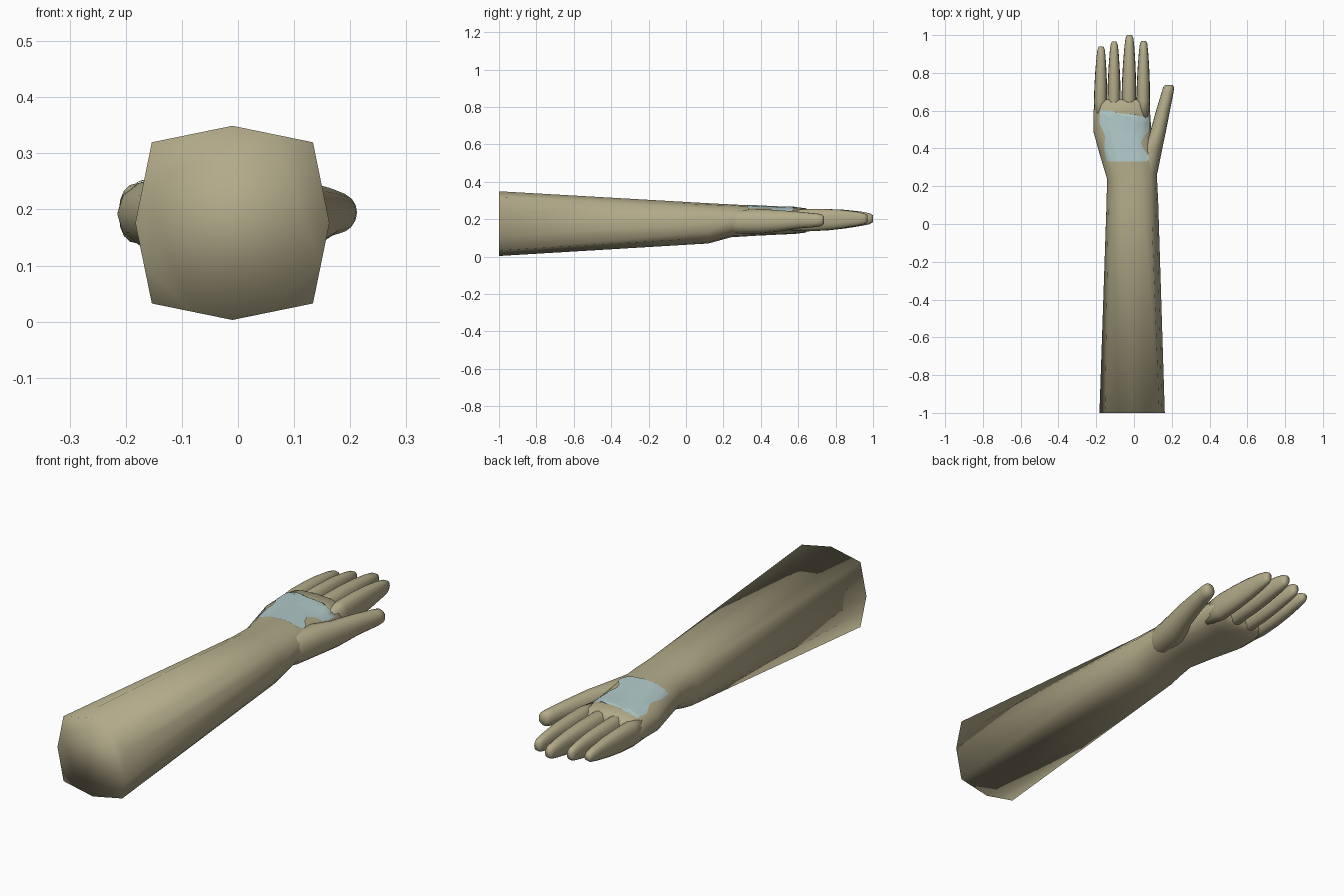
import bpy, bmesh, math
from mathutils import Vector
from mathutils.bvhtree import BVHTree

if "Cube" in bpy.data.objects:
    bpy.data.objects.remove(bpy.data.objects["Cube"])

N = 16  # points round each section


def material(name, colour):
    m = bpy.data.materials.new(name)
    m.diffuse_color = (*colour, 1)
    m.use_nodes = True
    m.node_tree.nodes["Principled BSDF"].inputs["Base Color"].default_value = m.diffuse_color
    return m


skin = material("khaki skin", (0.445, 0.402, 0.25))
blue = material("pale blue", (0.445, 0.597, 0.59))


def finish(bm, name, mat):
    bmesh.ops.recalc_face_normals(bm, faces=bm.faces)
    me = bpy.data.meshes.new(name)
    bm.to_mesh(me)
    bm.free()
    me.materials.append(mat)
    me.shade_smooth()
    ob = bpy.data.objects.new(name, me)
    bpy.context.collection.objects.link(ob)
    return ob


def rounded(x0, x1, z0, z1, power):
    """Superellipse section between the given limits."""
    pts = []
    for i in range(N):
        a = 2 * math.pi * i / N
        c, s = math.cos(a), math.sin(a)
        c = math.copysign(abs(c) ** power, c)
        s = math.copysign(abs(s) ** power, s)
        pts.append(((x0 + x1) / 2 + c * (x1 - x0) / 2, (z0 + z1) / 2 + s * (z1 - z0) / 2))
    return pts


def octagon(x0, x1, z0, z1, k=0.83):
    """Bulging square section: eight corners with midpoints between."""
    base = [(1, 0), (k, k), (0, 1), (-k, k), (-1, 0), (-k, -k), (0, -1), (k, -k)]
    pts = []
    for i, p in enumerate(base):
        q = base[(i + 1) % 8]
        for u, v in (p, ((p[0] + q[0]) / 2, (p[1] + q[1]) / 2)):
            pts.append(((x0 + x1) / 2 + u * (x1 - x0) / 2, (z0 + z1) / 2 + v * (z1 - z0) / 2))
    return pts


def loft(name, sections):
    """Skin a list of (y, section points) and close both ends."""
    bm = bmesh.new()
    rings = [[bm.verts.new((x, y, z)) for x, z in pts] for y, pts in sections]
    for a, b in zip(rings, rings[1:]):
        for i in range(N):
            j = (i + 1) % N
            bm.faces.new((a[i], a[j], b[j], b[i]))
    bm.faces.new(rings[0])
    bm.faces.new(rings[-1])
    return finish(bm, name, skin)


# Forearm, wrist and palm: y, x0, x1, z0, z1, roundness
body = [
    (0.12, -0.145, 0.128, 0.070, 0.285, 0.9),
    (0.24, -0.143, 0.122, 0.103, 0.279, 0.9),
    (0.37, -0.182, 0.118, 0.111, 0.272, 0.9),
    (0.49, -0.215, 0.092, 0.117, 0.266, 0.85),
    (0.58, -0.215, 0.086, 0.121, 0.264, 0.8),
    (0.64, -0.211, 0.084, 0.128, 0.259, 0.8),
    (0.66, -0.195, 0.070, 0.145, 0.240, 0.8),
]
arm = loft("forearm_and_palm",
           [(-1, octagon(-0.183, 0.163, 0.003, 0.349))]
           + [(y, rounded(*r)) for y, *r in body])

# Fingers: name, root x, tip x, tip y, half width
fingers = [
    ("little_finger", -0.178, -0.174, 0.940, 0.036),
    ("ring_finger", -0.106, -0.105, 0.965, 0.036),
    ("middle_finger", -0.028, -0.024, 1.000, 0.040),
    ("index_finger", 0.048, 0.051, 0.970, 0.037),
]
# Fraction along finger, width scale, bottom z, top z
profile = [(0, 0.8, 0.140, 0.245), (0.22, 0.98, 0.135, 0.255), (0.45, 0.93, 0.140, 0.254),
           (0.66, 0.82, 0.150, 0.250), (0.86, 0.66, 0.164, 0.240),
           (0.96, 0.53, 0.173, 0.231), (1, 0.34, 0.184, 0.221)]
for name, xr, xt, tip, half in fingers:
    secs = []
    for t, w, z0, z1 in profile:
        c, h = xr + (xt - xr) * t, half * w
        if name == "little_finger":
            z0, z1 = z0 + 0.004, z1 - 0.008
        secs.append((0.56 + (tip - 0.56) * t, rounded(c - h, c + h, z0, z1, 0.85)))
    loft(name, secs)

# Thumb, rising out of the side of the palm: y, x0, x1, z0, z1
thumb = [
    (0.20, 0.000, 0.100, 0.135, 0.240),
    (0.28, 0.010, 0.126, 0.120, 0.252),
    (0.40, 0.030, 0.150, 0.122, 0.254),
    (0.49, 0.086, 0.169, 0.133, 0.248),
    (0.60, 0.117, 0.190, 0.150, 0.240),
    (0.70, 0.147, 0.210, 0.158, 0.230),
    (0.725, 0.155, 0.212, 0.163, 0.226),
    (0.737, 0.166, 0.204, 0.175, 0.214),
]
loft("thumb", [(y, rounded(*r, 0.95)) for y, *r in thumb])

# Blue patch on the back of the hand: thin sheet laid on the surface
rows = [(0.330, -0.145, 0.068), (0.345, -0.148, 0.080), (0.365, -0.152, 0.076),
        (0.40, -0.157, 0.048), (0.43, -0.156, 0.036), (0.46, -0.152, 0.050),
        (0.485, -0.160, 0.074), (0.51, -0.172, 0.080), (0.535, -0.183, 0.080),
        (0.565, -0.183, 0.079), (0.578, -0.181, 0.015), (0.588, -0.181, -0.095),
        (0.600, -0.180, -0.115)]
trees = []
for ob in (arm, bpy.data.objects["thumb"]):
    trees.append(BVHTree.FromPolygons([v.co for v in ob.data.vertices],
                                      [p.vertices for p in ob.data.polygons]))
bm = bmesh.new()
grid = []
for y, x0, x1 in rows:
    line = []
    for i in range(25):
        x = x0 + (x1 - x0) * i / 24
        hits = [t.ray_cast(Vector((x, y, 1)), Vector((0, 0, -1)))[0] for t in trees]
        z = max(h.z for h in hits if h)
        line.append(bm.verts.new((x, y, z + 0.003)))
    grid.append(line)
for a, b in zip(grid, grid[1:]):
    for i in range(24):
        bm.faces.new((a[i], a[i + 1], b[i + 1], b[i]))
patch = finish(bm, "back_of_hand_patch", blue)
if patch.data.polygons[0].normal.z < 0:
    patch.data.flip_normals()
